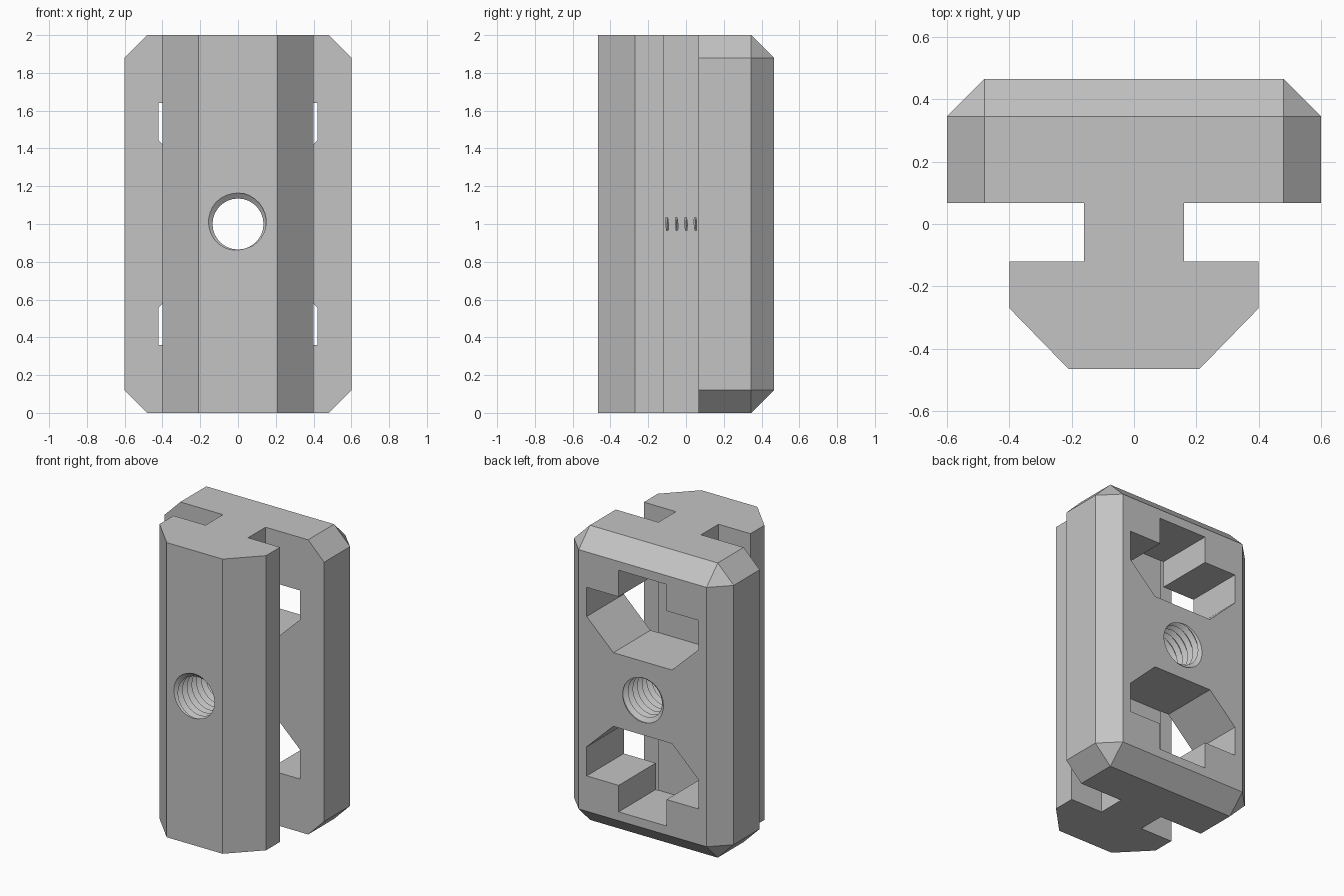
import bpy, bmesh
from math import cos, sin, tau, radians
from mathutils import Vector

if "Cube" in bpy.data.objects:
    bpy.data.objects.remove(bpy.data.objects["Cube"], do_unlink=True)

grey = bpy.data.materials.new("light_grey")
grey.use_nodes = True
grey.diffuse_color = (0.55, 0.55, 0.55, 1)
grey.node_tree.nodes["Principled BSDF"].inputs["Base Color"].default_value = grey.diffuse_color


def add_object(name, bm):
    bmesh.ops.recalc_face_normals(bm, faces=bm.faces)
    mesh = bpy.data.meshes.new(name)
    bm.to_mesh(mesh)
    bm.free()
    mesh.materials.append(grey)
    obj = bpy.data.objects.new(name, mesh)
    bpy.context.collection.objects.link(obj)
    return obj


def prism(half, place, direction):
    """Mirror a half outline across x = 0 and extrude it."""
    outline = half + [(-x, h) for x, h in reversed(half)]
    bm = bmesh.new()
    face = bm.faces.new([bm.verts.new(place(x, h)) for x, h in outline])
    made = bmesh.ops.extrude_face_region(bm, geom=[face])["geom"]
    moved = [g for g in made if isinstance(g, bmesh.types.BMVert)]
    bmesh.ops.translate(bm, verts=moved, vec=direction)
    bmesh.ops.recalc_face_normals(bm, faces=bm.faces)
    return bm


# Slotted body: wide back plate, stem and tapered front head
BACK, SIDE, SEAT = 0.465, 0.6, 0.067
bm = prism([(0.21, -BACK), (0.4, -0.27), (0.4, -0.12), (0.16, -0.12),
            (0.16, SEAT), (SIDE, SEAT), (SIDE, BACK)],
           lambda x, y: (x, y, 0), (0, 0, 2))


def is_chamfered(edge):
    a, b = (v.co for v in edge.verts)
    on_back = min(a.y, b.y) > BACK - 0.01
    on_side = min(abs(a.x), abs(b.x)) > SIDE - 0.01 and abs(a.z - b.z) < 0.01
    return on_back or on_side


bmesh.ops.bevel(bm, geom=[e for e in bm.edges if is_chamfered(e)],
                offset=0.12, segments=1, affect='EDGES')
body = add_object("slotted_body", bm)

# Two stepped pockets through the plate, mirrored top to bottom
pocket = [(0.18, 0.82), (0.18, 0.64), (0.42, 0.64), (0.42, 0.442), (0.22, 0.25)]
cutters = []
for name, side in (("upper_pocket_cutter", 1), ("lower_pocket_cutter", -1)):
    bm = prism(pocket, lambda x, h: (x, SEAT - 0.001, 1 + side * h), (0, 0.6, 0))
    cutters.append(add_object(name, bm))

# Right-handed threaded hole along y
PITCH, TURNS, STEPS = 0.05, 25, 32
thread = [(0.0, 0.135), (0.42, 0.164), (0.58, 0.164)]
P = len(thread)
bm = bmesh.new()
rows = []
for k in range(P * TURNS + 1):
    part, radius = thread[k % P]
    row = []
    for j in range(STEPS):
        a = tau * j / STEPS
        y = PITCH * (k // P + part - j / STEPS - TURNS // 2 - 0.5)
        row.append(bm.verts.new((radius * cos(a), y, 1 + radius * sin(a))))
    rows.append(row)


def helix_vert(k, j):
    return rows[k][j] if j < STEPS else rows[k - P][0]


for k in range(P * TURNS):
    for j in range(STEPS):
        if j < STEPS - 1 or k >= P:
            bm.faces.new((helix_vert(k, j), helix_vert(k, j + 1),
                          helix_vert(k + 1, j + 1), helix_vert(k + 1, j)))
tips = {s: bm.verts.new((0, 0.8 * s, 1)) for s in (-1, 1)}
for e in [e for e in bm.edges if e.is_boundary]:
    bm.faces.new((*e.verts, tips[1 if e.verts[0].co.y > 0 else -1]))
bmesh.ops.triangulate(bm, faces=bm.faces)
cutters.append(add_object("thread_cutter", bm))

# Cut the pockets and the thread, then discard the cutters
bpy.ops.object.select_all(action='DESELECT')
bpy.context.view_layer.objects.active = body
body.select_set(True)
for cutter in cutters:
    cutter.hide_render = True
    mod = body.modifiers.new(cutter.name, 'BOOLEAN')
    mod.operation = 'DIFFERENCE'
    mod.solver = 'EXACT'
    mod.object = cutter
    bpy.ops.object.modifier_apply(modifier=mod.name)
    bpy.data.objects.remove(cutter, do_unlink=True)
bpy.ops.object.shade_smooth_by_angle(angle=radians(25))
